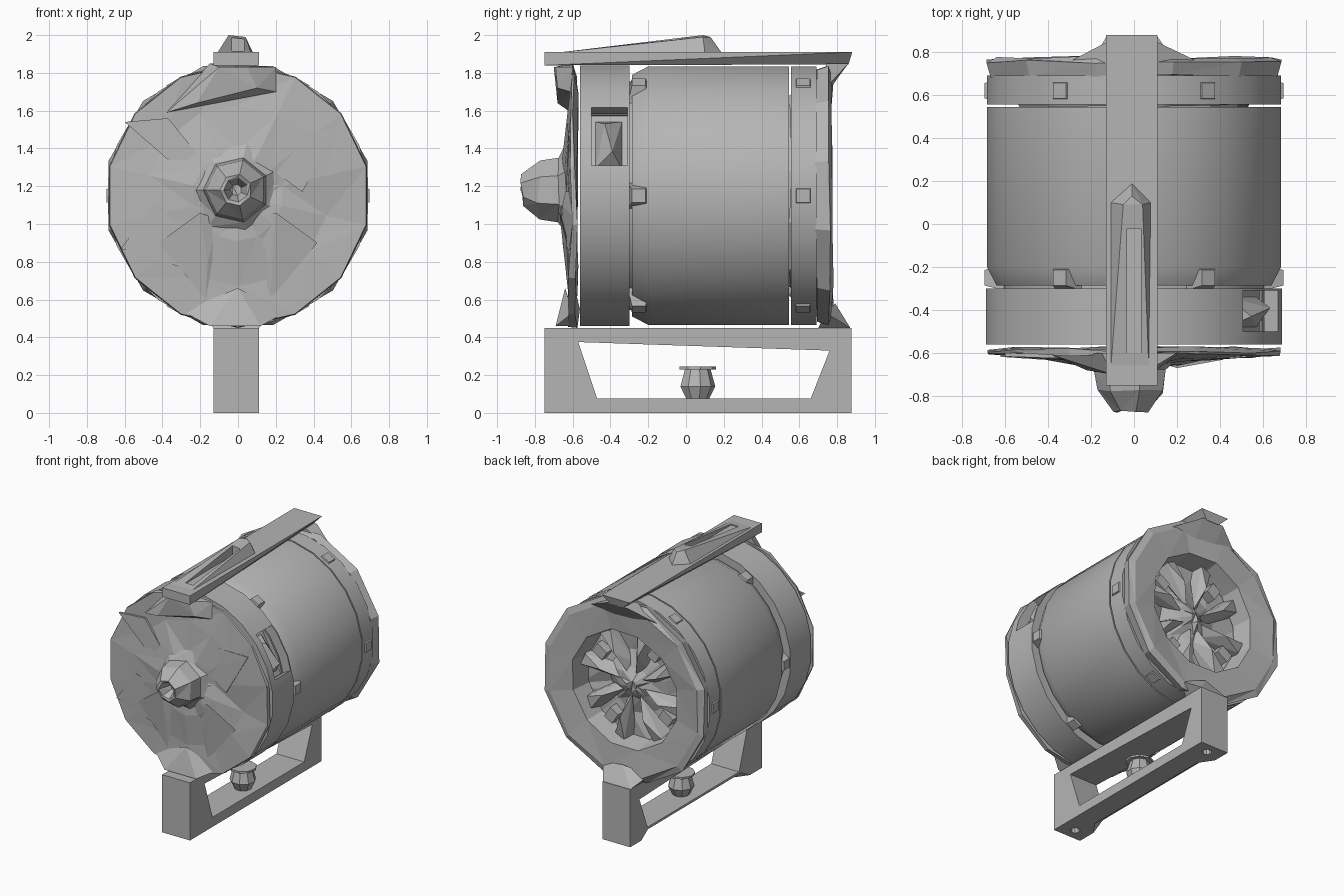
import bpy, bmesh, math, random
from mathutils import Vector, Matrix

random.seed(7)
cube = bpy.data.objects.get("Cube")
if cube:
    bpy.data.objects.remove(cube, do_unlink=True)

AXIS_Z = 1.15
grey = bpy.data.materials.new("plain grey")
grey.use_nodes = True
grey.diffuse_color = (0.46, 0.46, 0.46, 1)
grey.node_tree.nodes["Principled BSDF"].inputs["Base Color"].default_value = (0.46, 0.46, 0.46, 1)


def finish(name, bm, smooth=None):
    bmesh.ops.recalc_face_normals(bm, faces=bm.faces)
    mesh = bpy.data.meshes.new(name)
    bm.to_mesh(mesh)
    bm.free()
    mesh.materials.append(grey)
    obj = bpy.data.objects.new(name, mesh)
    bpy.context.collection.objects.link(obj)
    if smooth:
        bpy.ops.object.select_all(action='DESELECT')
        obj.select_set(True)
        bpy.context.view_layer.objects.active = obj
        bpy.ops.object.shade_smooth_by_angle(angle=math.radians(smooth))
    return obj


def lathe(name, profile, sides, closed=False, jitter=0.0, smooth=None, center=(0, AXIS_Z)):
    """Spin (radius, y) points about a y axis; jitter moves points along y."""
    bm = bmesh.new()
    rings = []
    for r, y in profile:
        ring = []
        for i in range(sides):
            a = math.tau * (i + 0.5) / sides
            dy = random.uniform(-jitter, jitter)
            ring.append(bm.verts.new((center[0] + r * math.cos(a), y + dy, center[1] + r * math.sin(a))))
        rings.append(ring)
    pairs = list(zip(rings, rings[1:]))
    if closed:
        pairs.append((rings[-1], rings[0]))
    for a, b in pairs:
        for i in range(sides):
            j = (i + 1) % sides
            bm.faces.new((a[i], a[j], b[j], b[i]))
    if not closed:
        for ring in (rings[0], rings[-1]):
            bm.faces.new(ring)
    if jitter:
        bmesh.ops.triangulate(bm, faces=bm.faces)
    return finish(name, bm, smooth)


def hull(name, points):
    bm = bmesh.new()
    for p in points:
        bm.verts.new(p)
    bmesh.ops.convex_hull(bm, input=bm.verts)
    return finish(name, bm)


def prism(name, outline, x0, x1):
    return hull(name, [(x, y, z) for x in (x0, x1) for y, z in outline])


def box(name, size, matrix):
    bm = bmesh.new()
    bmesh.ops.create_cube(bm, size=1, matrix=matrix @ Matrix.Diagonal((*size, 1)))
    return finish(name, bm)


def around(angle, radius, y):
    """Frame whose local x points outward from the drum at the given angle."""
    spin = Matrix.Rotation(-math.radians(angle), 4, 'Y')
    return Matrix.Translation((0, y, AXIS_Z)) @ spin @ Matrix.Translation((radius, 0, 0))


def cut(target, cutter):
    mod = target.modifiers.new("cut", 'BOOLEAN')
    mod.object = cutter
    mod.solver = 'EXACT'
    cutter.hide_render = True
    cutter.hide_viewport = True
    cutter.display_type = 'WIRE'


# Drum shell, with open tube walls
lathe("drum_body", [(0.6, -0.285), (0.645, -0.285), (0.69, -0.2), (0.69, 0.545), (0.6, 0.545)],
      24, closed=True, smooth=35)
inner_core = lathe("inner_core", [(0.61, -0.54), (0.61, 0.5)], 24, smooth=35)
front_ring = lathe("front_ring", [(0.62, -0.56), (0.695, -0.56), (0.695, -0.3), (0.62, -0.3)],
                   24, closed=True, smooth=35)
lathe("rear_ring", [(0.6, 0.555), (0.69, 0.555), (0.69, 0.69), (0.6, 0.69)],
      24, closed=True, smooth=35)

# Window in the front ring with a small latch inside
window = box("window_cutter", (0.24, 0.19, 0.35), around(28, 0.69, -0.405))
cut(front_ring, window)
cut(inner_core, window)
hull("window_latch", [around(28, 0.57, -0.41) @ Vector(p) for p in (
    (0, -0.07, -0.14), (0, 0.07, -0.14), (0, -0.07, 0.14), (0, 0.07, 0.14), (0.1, 0.02, -0.09), (0.09, -0.02, 0.08))])

# Front cover with dented panels
lathe("front_cover", [(0.6, -0.57), (0.7, -0.585), (0.695, -0.61), (0.48, -0.615), (0.24, -0.645), (0.1, -0.655)],
      14, jitter=0.016)
for panel in ([(-0.44, 1.11), (-0.2, 1.04), (-0.3, 0.77), (-0.62, 0.87)],
              [(0.2, 1.5), (0.52, 1.49), (0.34, 1.17), (0.16, 1.3)],
              [(-0.6, 1.54), (-0.37, 1.56), (-0.19, 1.34), (-0.37, 1.34)]):
    hull("cover_panel", [(x, y - 0.05 * (0.7 - math.hypot(x, z - AXIS_Z)), z)
                         for x, z in panel for y in (-0.6, -0.617)])
hull("cover_brow", [(-0.38, -0.61, 1.59), (-0.22, -0.68, 1.64), (0.1, -0.68, 1.72), (0.2, -0.61, 1.7),
                    (0.2, -0.6, 1.83), (-0.15, -0.6, 1.85), (-0.1, -0.7, 1.83), (0.05, -0.69, 1.83)])
hull("cover_chin", [(-0.3, -0.6, 0.54), (0.25, -0.6, 0.53), (0, -0.64, 0.66),
                    (-0.15, -0.69, 0.46), (0.12, -0.69, 0.46), (0, -0.58, 0.46)])
for s in (-1, 1):
    hull("cover_rib", [(s * 0.1, -0.64, 1.02), (s * 0.2, -0.67, 1.06), (s * 0.42, -0.63, 0.9),
                       (s * 0.16, -0.64, 0.8), (s * 0.17, -0.62, 0.6)])

# Nose with a hollow tip, sitting a little above the drum axis
lathe("nose", [(0.25, -0.63), (0.175, -0.68), (0.16, -0.78), (0.085, -0.865), (0.065, -0.865), (0.03, -0.77)],
      7, jitter=0.012, center=(-0.01, 1.18))

# Rear flange around a deep opening
lathe("rear_flange", [(0.62, 0.69), (0.69, 0.69), (0.71, 0.755), (0.66, 0.775), (0.46, 0.76), (0.43, 0.6), (0.55, 0.55)],
      12, closed=True, jitter=0.01)
lathe("rear_dish", [(0.5, 0.5), (0.5, 0.6), (0.25, 0.58), (0.12, 0.63), (0.04, 0.67)], 12, jitter=0.025)

# Fan blades and blocks inside the opening
for k in range(8):
    m = around(k * 45 + 10, 0.24, 0.62)
    tips = [(-0.15, 0.02, 0), (0.18, 0.05, 0.07), (0.2, 0.06, -0.02), (0.02, 0.09, 0.03),
            (-0.12, -0.05, 0.06), (0.2, -0.05, 0.08), (0.2, -0.05, -0.05)]
    hull("fan_blade", [m @ Vector(p) for p in tips])
    if k % 2:
        box("vent_block", (0.1, 0.08, 0.08), around(k * 45 - 12, 0.34, 0.62))

# Clamps across the front gap, lugs on the rear ring
for k in range(6):
    for part, y, half in (("gap_clamp", -0.25, 0.06), ("rear_lug", 0.62, 0.06)):
        m = around(k * 60, 0.65, y)
        ends = [(-0.05, s * half, t * 0.07) for s in (-1, 1) for t in (-1, 1)]
        ends += [(0.045, s * half * 0.6, t * 0.035) for s in (-1, 1) for t in (-1, 1)]
        hull(part, [m @ Vector(p) for p in ends])

# Top rail with a keel-shaped rear, its gusset and the raised sight with a slot
hull("top_rail", [(x, y, 1.91) for x in (-0.13, 0.11) for y in (-0.75, 0.88)]
     + [(x, -0.75, 1.84) for x in (-0.13, 0.11)] + [(x, 0.86, 1.845) for x in (-0.06, 0.05)])
hull("rail_gusset", [(x, y, z) for x in (-0.1, 0.08) for y, z in ((0.86, 1.85), (0.74, 1.85), (0.75, 1.7))]
     + [(-0.33, 0.74, 1.72), (0.33, 0.74, 1.72)])
sight = hull("sight_ramp", [(-0.11, -0.7, 1.905), (0.07, -0.7, 1.905), (-0.11, 0.1, 1.905), (0.08, 0.1, 1.905),
                            (-0.01, 0.19, 1.905), (-0.05, 0.09, 2.0), (0.04, 0.09, 1.99), (-0.01, 0.13, 1.99)])
cut(sight, box("slot_cutter", (0.065, 0.58, 0.2), Matrix.Translation((0, -0.31, 2.01))))

# Base bracket with a tapered opening and a chamfer along one lower edge
bracket = prism("base_bracket", [(-0.75, 0), (-0.75, 0.45), (0.875, 0.45), (0.875, 0)], -0.13, 0.11)
cut(bracket, prism("bracket_cutter", [(-0.57, 0.375), (0.76, 0.33), (0.66, 0.075), (-0.47, 0.075)], -0.3, 0.3))
cut(bracket, hull("chamfer_cutter", [(-0.14, -0.65, -0.02), (-0.14, 0.78, -0.02), (-0.03, -0.5, -0.02),
                                     (-0.03, 0.62, -0.02), (-0.14, -0.5, 0.065), (-0.14, 0.66, 0.065)]))
hull("rear_foot_gusset", [(x, y, 0.45) for x in (-0.13, 0.11) for y in (0.7, 0.87)]
     + [(-0.2, 0.74, 0.53), (0.2, 0.74, 0.53), (0, 0.79, 0.58)])

# Bolt holes under the bracket
for y in (-0.66, 0.79):
    bm = bmesh.new()
    bmesh.ops.create_cone(bm, cap_ends=True, segments=10, radius1=0.035, radius2=0.035, depth=0.1,
                          matrix=Matrix.Translation((-0.01, y, 0)))
    cut(bracket, finish("hole_cutter", bm))

# Adjusting knob in the bracket opening
for part, r1, r2, depth, z in (("knob_stem", 0.06, 0.095, 0.07, 0.105), ("knob_neck", 0.095, 0.07, 0.09, 0.185),
                               ("knob_cap", 0.1, 0.1, 0.015, 0.237)):
    bm = bmesh.new()
    bmesh.ops.create_cone(bm, cap_ends=True, segments=9, radius1=r1, radius2=r2, depth=depth,
                          matrix=Matrix.Translation((0, 0.06, z)))
    finish(part, bm)
